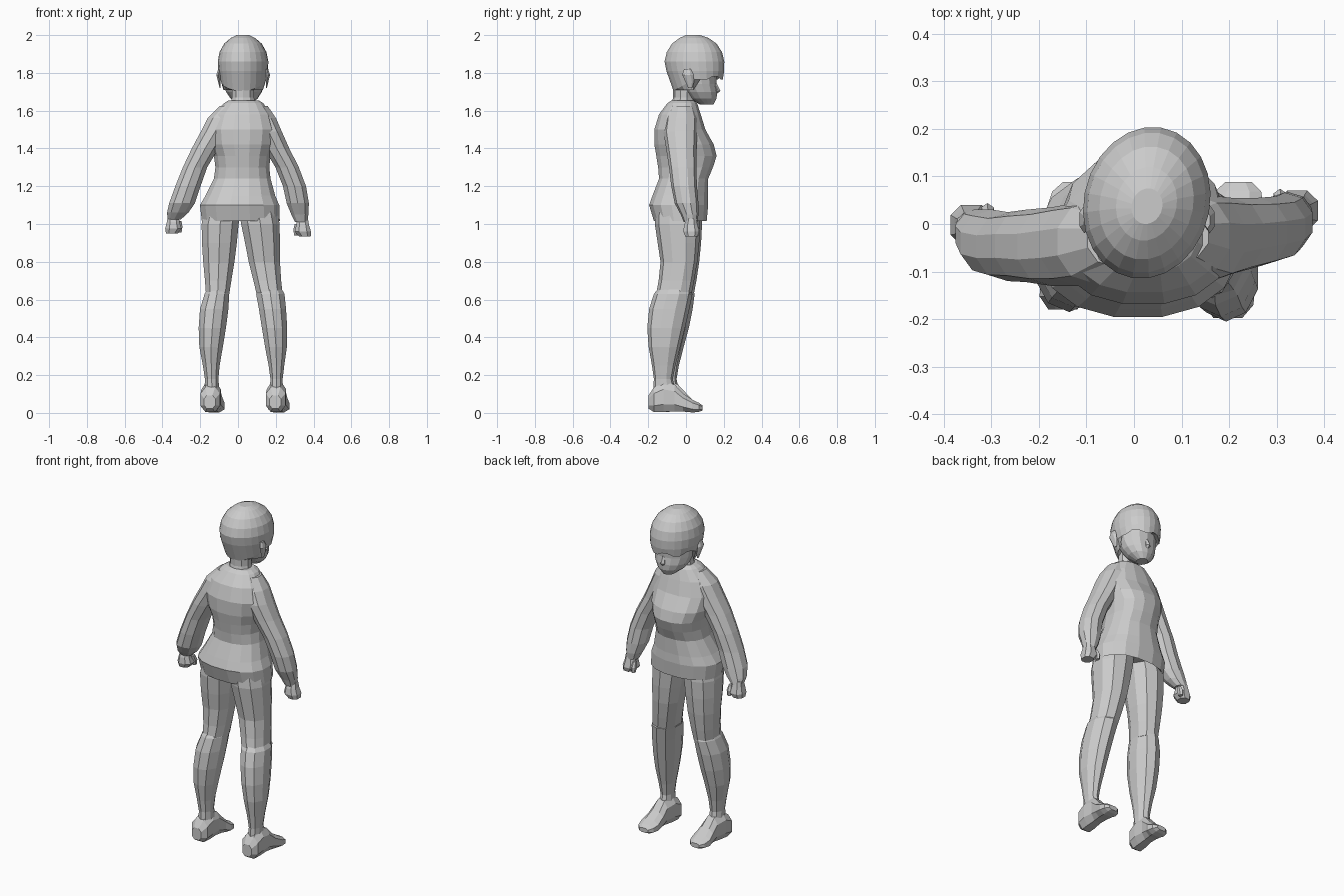
import bpy, bmesh
from math import cos, sin, pi, copysign
from mathutils import Vector


def make(name, rings, smooth=False):
    """Skin a list of equal-length point rings and cap both ends."""
    bm = bmesh.new()
    loops = [[bm.verts.new(p) for p in ring] for ring in rings]
    n = len(loops[0])
    for a, b in zip(loops, loops[1:]):
        for i in range(n):
            j = (i + 1) % n
            bm.faces.new((a[i], a[j], b[j], b[i]))
    bm.faces.new(loops[0])
    bm.faces.new(loops[-1])
    bmesh.ops.recalc_face_normals(bm, faces=bm.faces)
    mesh = bpy.data.meshes.new(name)
    bm.to_mesh(mesh)
    bm.free()
    ob = bpy.data.objects.new(name, mesh)
    bpy.context.collection.objects.link(ob)
    return ob


def ring(h, a0, a1, b0, b1, n, axis='z', e=1.0, tilt=0.0, turn=0.0):
    """Rounded section filling a0..a1 by b0..b1 at height (or depth) h."""
    pts = []
    for k in range(n):
        t = 2 * pi * (k + 0.5) / n
        c, s = cos(t), sin(t)
        a = (a0 + a1) / 2 + (a1 - a0) / 2 * copysign(abs(c) ** e, c)
        b = (b0 + b1) / 2 + (b1 - b0) / 2 * copysign(abs(s) ** e, s)
        if axis == 'z':
            pts.append(Vector((a + turn * (b - 0.04), b, h + tilt * (b - 0.04))))
        else:
            pts.append(Vector((a, h, b)))
    return pts


def loft(name, rows, n=10, **kw):
    return make(name, [ring(*r, n, **kw) for r in rows])


# Shirt body: collar, shoulders, chest, waist, flared hem, tucked underside
loft("shirt_body", [
    (1.655, -0.05, 0.11, -0.075, 0.04), (1.64, -0.075, 0.135, -0.10, 0.06),
    (1.58, -0.135, 0.18, -0.145, 0.08), (1.50, -0.165, 0.205, -0.17, 0.105),
    (1.42, -0.155, 0.195, -0.17, 0.15), (1.36, -0.13, 0.175, -0.16, 0.165),
    (1.30, -0.122, 0.168, -0.15, 0.145), (1.24, -0.13, 0.175, -0.145, 0.12),
    (1.15, -0.175, 0.20, -0.18, 0.118), (1.10, -0.205, 0.222, -0.198, 0.12),
    (1.015, -0.195, 0.225, -0.172, 0.112), (1.05, -0.16, 0.19, -0.14, 0.08)],
    n=16, e=0.88)

# Sleeves: puffed forearm gathered at the wrist
loft("left_sleeve", [
    (1.625, -0.10, 0.02, -0.09, 0.03), (1.56, -0.165, 0.0, -0.125, 0.05),
    (1.49, -0.20, -0.04, -0.13, 0.045), (1.40, -0.248, -0.10, -0.13, 0.035),
    (1.30, -0.295, -0.16, -0.122, 0.03), (1.20, -0.335, -0.195, -0.12, 0.025),
    (1.11, -0.368, -0.225, -0.11, 0.03), (1.06, -0.378, -0.26, -0.075, 0.03),
    (1.025, -0.375, -0.30, -0.04, 0.03)], e=0.95)
loft("right_sleeve", [
    (1.625, 0.03, 0.16, -0.08, 0.04), (1.56, 0.05, 0.205, -0.11, 0.06),
    (1.49, 0.09, 0.235, -0.12, 0.06), (1.40, 0.135, 0.275, -0.105, 0.055),
    (1.30, 0.195, 0.325, -0.09, 0.055), (1.20, 0.235, 0.363, -0.078, 0.058),
    (1.11, 0.255, 0.378, -0.06, 0.066), (1.05, 0.28, 0.375, -0.028, 0.066),
    (1.01, 0.30, 0.368, -0.012, 0.06)], e=0.95)


# Hands: closed fist with a thumb
for side, x, y, z in (("left", -0.343, -0.002, 0.985), ("right", 0.342, 0.028, 0.97)):
    s = -1 if x < 0 else 1
    loft(side + "_hand", [
        (z + 0.06, x - 0.03, x + 0.03, y - 0.027, y + 0.027),
        (z + 0.025, x - 0.036, x + 0.036, y - 0.04, y + 0.036),
        (z - 0.01, x - 0.045, x + 0.047, y - 0.045, y + 0.045),
        (z - 0.036, x - 0.03 + 0.01 * s, x + 0.035 + 0.01 * s, y - 0.034, y + 0.036)], n=8, e=0.8)
    tx = x - 0.035 * s
    loft(side + "_thumb", [
        (z + 0.03, tx - 0.008, tx + 0.01, y + 0.0, y + 0.03),
        (z + 0.0, tx - 0.016, tx + 0.016, y + 0.008, y + 0.046),
        (z - 0.03, tx - 0.011, tx + 0.011, y + 0.016, y + 0.044)], n=6)

# Trousers ending just below the knee
loft("left_trouser_leg", [
    (1.08, -0.18, 0.02, -0.15, 0.08), (1.00, -0.197, 0.008, -0.155, 0.085),
    (0.90, -0.195, -0.002, -0.145, 0.08), (0.80, -0.188, -0.015, -0.13, 0.07),
    (0.70, -0.178, -0.032, -0.13, 0.055), (0.62, -0.172, -0.045, -0.14, 0.04)], n=10, e=0.9)
loft("right_trouser_leg", [
    (1.08, 0.0, 0.21, -0.16, 0.07), (1.00, 0.012, 0.225, -0.165, 0.075),
    (0.90, 0.033, 0.226, -0.15, 0.07), (0.80, 0.053, 0.226, -0.135, 0.06),
    (0.70, 0.078, 0.232, -0.145, 0.043), (0.62, 0.098, 0.24, -0.16, 0.028)], n=10, e=0.9)

# Shins: full calf, thin ankle
loft("left_shin", [
    (0.655, -0.165, -0.055, -0.13, 0.035), (0.63, -0.18, -0.043, -0.15, 0.046),
    (0.55, -0.205, -0.047, -0.175, 0.035), (0.45, -0.212, -0.06, -0.185, 0.015),
    (0.35, -0.208, -0.077, -0.178, -0.012), (0.25, -0.188, -0.095, -0.16, -0.038),
    (0.18, -0.177, -0.102, -0.15, -0.05), (0.10, -0.18, -0.095, -0.155, -0.035)], n=10)
loft("right_shin", [
    (0.655, 0.105, 0.235, -0.15, 0.02), (0.63, 0.092, 0.25, -0.17, 0.034),
    (0.55, 0.107, 0.258, -0.195, 0.018), (0.45, 0.123, 0.264, -0.205, -0.005),
    (0.35, 0.14, 0.262, -0.198, -0.03), (0.25, 0.16, 0.247, -0.18, -0.056),
    (0.18, 0.17, 0.238, -0.17, -0.07), (0.10, 0.165, 0.24, -0.175, -0.05)], n=10)

# Feet: sections from heel to toe (depth, left, right, bottom, top)
for side, x, dx, dy in (("left", -0.14, 0.10, 0.018), ("right", 0.205, 0.08, 0.0)):
    rows = [(-0.198, 0.032, 0.02, 0.095), (-0.17, 0.055, 0.0, 0.14), (-0.12, 0.055, 0.0, 0.17),
            (-0.06, 0.047, 0.004, 0.155), (-0.015, 0.053, 0.004, 0.105),
            (0.035, 0.06, 0.0, 0.072), (0.068, 0.052, 0.004, 0.055), (0.088, 0.03, 0.012, 0.04)]
    loft(side + "_foot", [(y + dy * (y < 0), x + dx * (y + 0.1) - w, x + dx * (y + 0.1) + w, b, t)
                          for y, w, b, t in rows], n=8, axis='y', e=0.8)

# Neck
loft("neck", [(1.60, -0.05, 0.10, -0.085, 0.05), (1.67, -0.035, 0.088, -0.068, 0.045),
              (1.78, -0.035, 0.09, -0.07, 0.05)], n=10)

# Face and jaw
loft("face", [
    (1.86, -0.085, 0.14, -0.06, 0.165), (1.78, -0.085, 0.14, -0.05, 0.163),
    (1.74, -0.08, 0.135, -0.035, 0.16), (1.70, -0.068, 0.123, -0.01, 0.165),
    (1.665, -0.045, 0.10, 0.02, 0.162), (1.632, -0.005, 0.06, 0.075, 0.145)],
    n=14, turn=0.1)
loft("nose", [(1.75, 0.032, 0.048, 0.13, 0.16), (1.705, 0.024, 0.056, 0.13, 0.182),
              (1.69, 0.03, 0.05, 0.13, 0.165)], n=6)

# Hair cap: rounded crown, low nape, jagged fringe over the brow
crown = [(2.0, -0.005, 0.06, 0.0, 0.075), (1.985, -0.038, 0.09, -0.035, 0.12),
         (1.955, -0.073, 0.125, -0.075, 0.163), (1.91, -0.098, 0.15, -0.103, 0.192),
         (1.86, -0.107, 0.16, -0.115, 0.204), (1.81, -0.104, 0.157, -0.105, 0.203)]
N = 24
rings = [ring(*r, N, turn=0.08) for r in crown]
edge = ring(1.765, -0.094, 0.148, -0.082, 0.196, N, turn=0.08)
lip = ring(1.80, -0.078, 0.133, -0.05, 0.155, N, turn=0.08)
for k, p in enumerate(edge):
    if p.y > 0.04:
        p.z += 0.016 if (k // 2) % 2 else 0.0
    else:
        p.z -= 0.5 * (0.04 - p.y)
        p.y += 0.12 * (0.04 - p.y)
        lip[k].z -= 0.09
make("hair", rings + [edge, lip])

# Ears
for side, x, s in (("left", -0.092, -1), ("right", 0.147, 1)):
    loft(side + "_ear", [(z, min(x, x + s * w), max(x, x + s * w), y - d, y + d)
                         for z, w, y, d in ((1.72, 0.006, 0.022, 0.01), (1.75, 0.014, 0.02, 0.022),
                                            (1.79, 0.024, 0.01, 0.03), (1.82, 0.014, 0.008, 0.018))], n=6)
